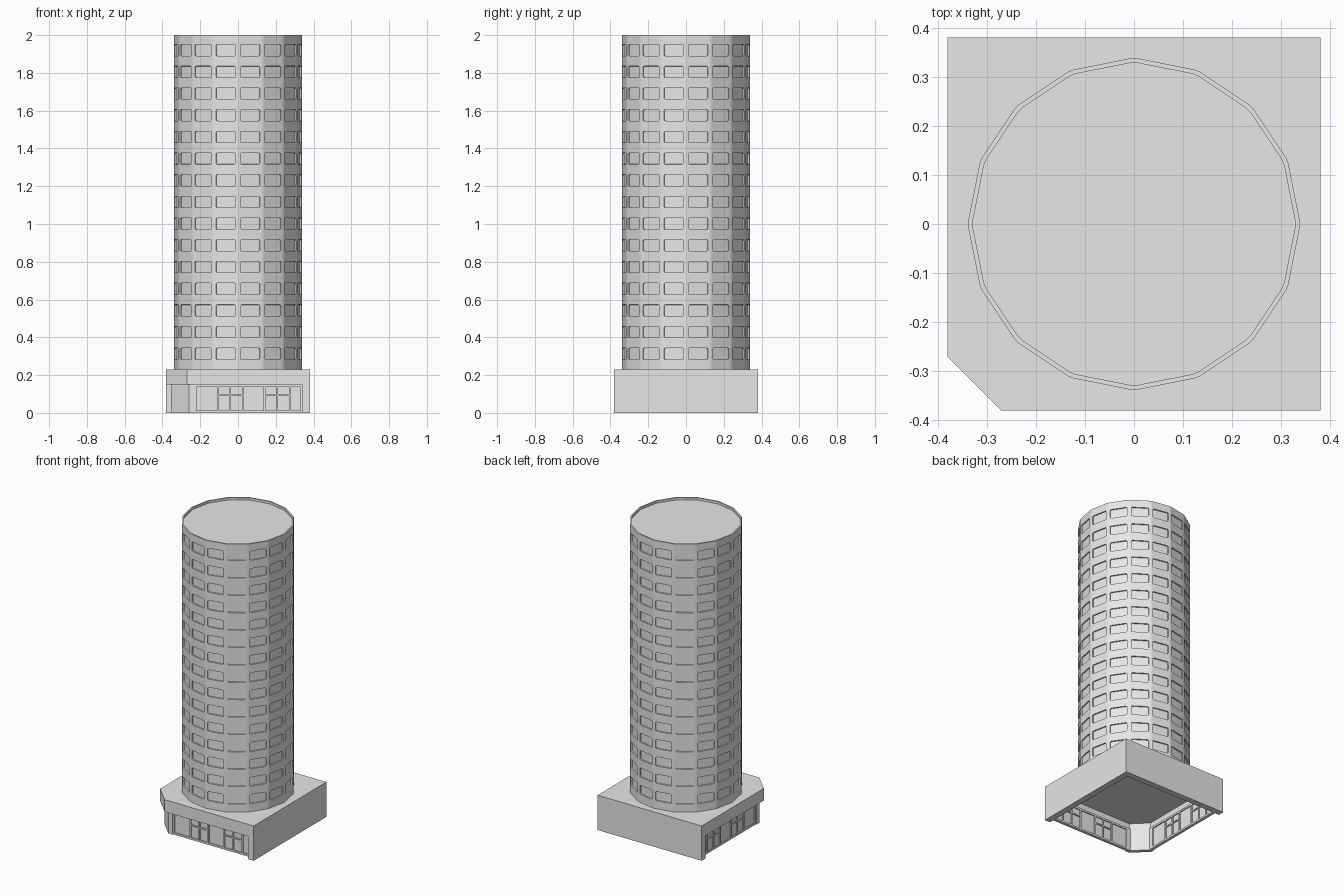
import bpy, bmesh, math
from mathutils import Vector

cube = bpy.data.objects.get("Cube")
if cube:
    bpy.data.objects.remove(cube)

GREY = (0.8, 0.8, 0.8, 1)
grey = bpy.data.materials.new("plain_grey")
grey.use_nodes = True
grey.diffuse_color = GREY
grey.node_tree.nodes["Principled BSDF"].inputs["Base Color"].default_value = GREY


def finish(name, bm, fix_normals=True):
    if fix_normals:
        bmesh.ops.recalc_face_normals(bm, faces=bm.faces)
    mesh = bpy.data.meshes.new(name)
    bm.to_mesh(mesh)
    bm.free()
    mesh.materials.append(grey)
    obj = bpy.data.objects.new(name, mesh)
    bpy.context.collection.objects.link(obj)
    return obj


def prism(name, outline, z0, z1):
    bm = bmesh.new()
    face = bm.faces.new([bm.verts.new((x, y, z0)) for x, y in outline])
    out = bmesh.ops.extrude_face_region(bm, geom=[face])
    for v in out["geom"]:
        if isinstance(v, bmesh.types.BMVert):
            v.co.z = z1
    return finish(name, bm)


def box(name, x0, x1, y0, y1, z0, z1):
    return prism(name, [(x0, y0), (x1, y0), (x1, y1), (x0, y1)], z0, z1)


def swapped(points):
    """Reflect an outline across the diagonal, from the front to the side."""
    return [(y, x) for x, y in points]


# Tower: sixteen bays, each with a column of recessed windows
SIDES, RADIUS = 16, 0.339
ROWS, PITCH, FIRST, WIN_H = 15, 0.1148, 0.283, 0.06
BASE_TOP, TOP, ROOF = 0.23, 2.0, 1.985
corners = [Vector((RADIUS * math.cos(a), RADIUS * math.sin(a), 0))
           for a in (math.tau * i / SIDES for i in range(SIDES))]
ring = []
for i, a in enumerate(corners):
    b = corners[(i + 1) % SIDES]
    ring += [a.lerp(b, t) for t in (0.045, 0.1, 0.9, 0.955)]
levels = [BASE_TOP - 0.01]
for r in range(ROWS):
    levels += [FIRST + r * PITCH, FIRST + r * PITCH + WIN_H]
levels.append(TOP)

bm = bmesh.new()
grid = [[bm.verts.new((p.x, p.y, z)) for p in ring] for z in levels]
windows = []
n = len(ring)
for j in range(len(levels) - 1):
    for i in range(n):
        k = (i + 1) % n
        f = bm.faces.new((grid[j][i], grid[j][k], grid[j + 1][k], grid[j + 1][i]))
        if i % 4 == 1 and j % 2 == 1:
            windows.append(f)
# Parapet rim and sunken roof
inner = 0.972
rim = [bm.verts.new((p.x * inner, p.y * inner, TOP)) for p in ring]
low = [bm.verts.new((p.x * inner, p.y * inner, ROOF)) for p in ring]
for i in range(n):
    k = (i + 1) % n
    bm.faces.new((grid[-1][i], grid[-1][k], rim[k], rim[i]))
    bm.faces.new((rim[i], rim[k], low[k], low[i]))
bm.faces.new(low)
bm.normal_update()
bmesh.ops.inset_individual(bm, faces=windows, thickness=0.0004, depth=-0.008)
# Round the window corners
reveal = set()
for f in windows:
    for v in f.verts:
        reveal.update(e for e in v.link_edges if e not in f.edges[:])
bmesh.ops.bevel(bm, geom=list(reveal), offset=0.007, segments=2,
                profile=0.5, affect='EDGES')
finish("tower", bm)

# Podium: roof slab and fascia with one cut corner, open underneath
H, CUT = 0.38, 0.27
LINTEL, CEILING = 0.15, 0.19
outline = [(-CUT, -H), (H, -H), (H, H), (-H, H), (-H, -CUT)]
prism("podium_roof", outline, CEILING, BASE_TOP)
WALL = 0.34
fascia = [(-CUT, -H), (WALL, -H), (WALL, -WALL), (-0.25, -WALL),
          (-WALL, -0.25), (-WALL, WALL), (-H, WALL), (-H, -CUT)]
prism("fascia", fascia, LINTEL, CEILING)
# Solid walls on the two blank sides, ending in corner piers
prism("blank_walls", [(WALL, -H), (H, -H), (H, H), (-H, H), (-H, WALL), (WALL, WALL)],
      0, CEILING)

# Cut corner pier, set back under the fascia
SET, IN = 0.355, 0.33
prism("corner_pier", [(-0.26, -SET), (-0.23, -SET), (-0.23, -IN), (-0.25, -IN),
                      (-IN, -0.25), (-IN, -0.23), (-SET, -0.23), (-SET, -0.26)],
      0, LINTEL)

# Shopfronts: glass sheet with a lattice of frame bars, front and side
posts = (-0.225, -0.105, 0.025, 0.14, 0.275, 0.335)
bars = [(x - 0.005, x + 0.005, 0, LINTEL) for x in posts]
for a, b in zip(posts, posts[1:]):
    bars += [(a, b, 0, 0.012), (a, b, 0.138, LINTEL)]
for a, b in ((posts[1], posts[2]), (posts[3], posts[4])):
    mid = (a + b) / 2
    bars += [(mid - 0.004, mid + 0.004, 0, LINTEL), (a, b, 0.09, 0.098)]
for side, turn in (("front", list), ("side", swapped)):
    def strip(name, x0, x1, y0, y1, z0, z1):
        prism(name, turn([(x0, y0), (x1, y0), (x1, y1), (x0, y1)]), z0, z1)
    strip(side + "_shop_glass", -0.23, WALL, -0.342, -0.338, 0, LINTEL)
    for i, (x0, x1, z0, z1) in enumerate(bars):
        strip(f"{side}_shop_frame_{i}", x0, x1, -0.35, -0.331, z0, z1)
